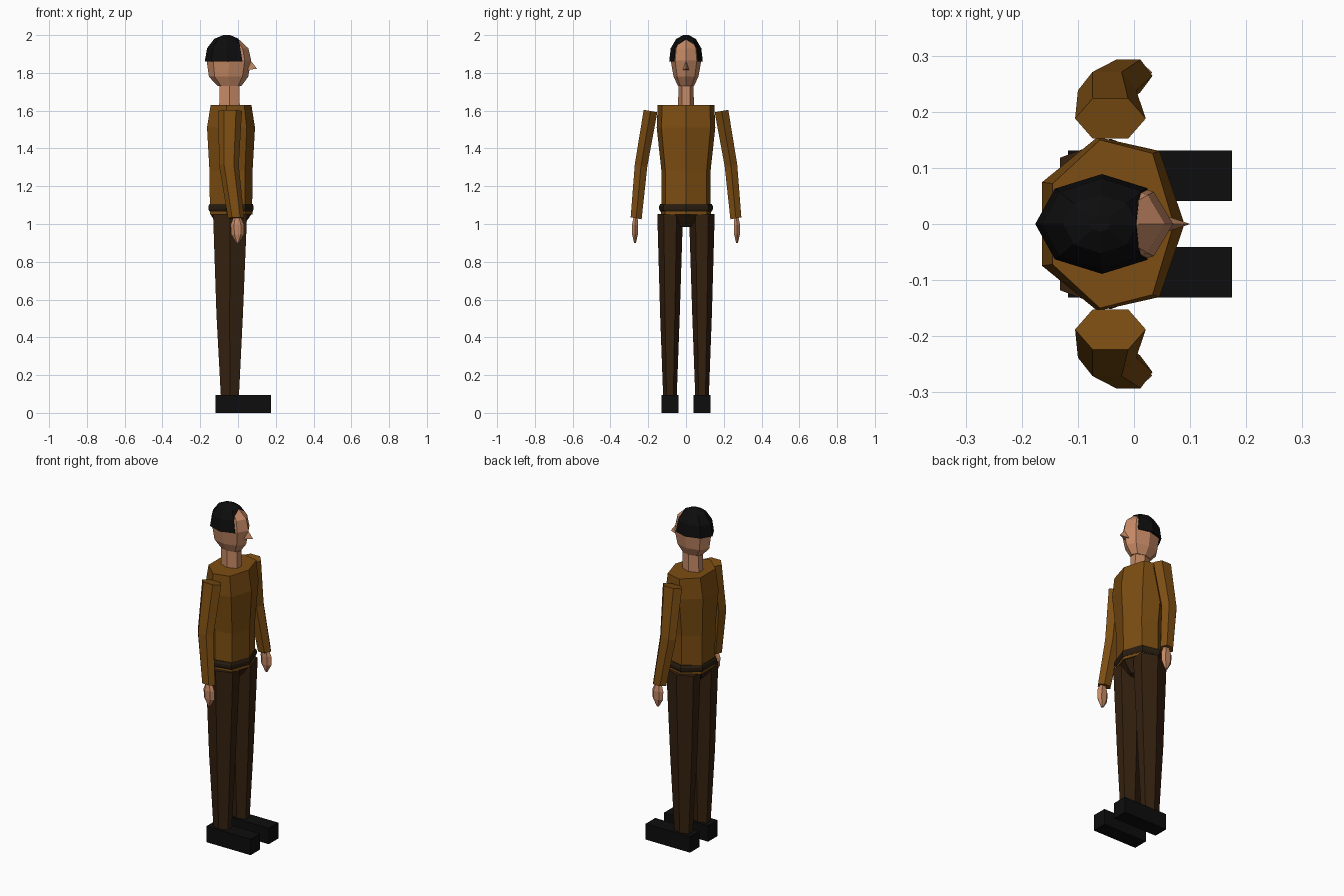
import bpy, bmesh, math
from mathutils import Vector

if "Cube" in bpy.data.objects:
    bpy.data.objects.remove(bpy.data.objects["Cube"])


def material(name, color):
    m = bpy.data.materials.new(name)
    m.diffuse_color = (*color, 1)
    m.use_nodes = True
    m.node_tree.nodes["Principled BSDF"].inputs["Base Color"].default_value = m.diffuse_color
    return m


JACKET = material("brown jacket", (0.2, 0.074, 0.006))
TROUSERS = material("dark brown trousers", (0.035, 0.015, 0.005))
BELT = material("belt leather", (0.022, 0.012, 0.005))
SKIN = material("skin", (0.56, 0.25, 0.13))
BLACK = material("black", (0.004, 0.004, 0.004))


def finish(name, bm, mat):
    bmesh.ops.recalc_face_normals(bm, faces=bm.faces)
    me = bpy.data.meshes.new(name)
    bm.to_mesh(me)
    bm.free()
    me.materials.append(mat)
    ob = bpy.data.objects.new(name, me)
    bpy.context.collection.objects.link(ob)
    return ob


def ngon(n, phase=0.0):
    """Unit cross-section with its extent scaled to exactly 1 on both axes."""
    pts = [(math.cos(phase + math.tau * i / n), math.sin(phase + math.tau * i / n)) for i in range(n)]
    mx, my = max(p[0] for p in pts), max(p[1] for p in pts)
    return [(x / mx, y / my) for x, y in pts]


def loft(shape, rings, tilt=0.0):
    """Rings are (z, centre x, centre y, half x, half y)."""
    bm = bmesh.new()
    loops = [[bm.verts.new((cx + hx * u, cy + hy * v, z + tilt * hy * v)) for u, v in shape]
             for z, cx, cy, hx, hy in rings]
    n = len(shape)
    for a, b in zip(loops, loops[1:]):
        for i in range(n):
            j = (i + 1) % n
            bm.faces.new((a[i], a[j], b[j], b[i]))
    bm.faces.new(loops[0])
    bm.faces.new(loops[-1])
    return bm


HEX_X = ngon(6)                  # points forward and back
HEX_Y = ngon(6, math.pi / 6)     # flat front and back
OCT = ngon(8)
TORSO = [(1, 0), (0.65, 0.84), (-0.22, 1), (-1, 0.48), (-1, -0.48), (-0.22, -1), (0.65, -0.84)]

# Torso, belt and hips
finish("torso", loft(TORSO, [
    (1.05, -0.035, 0, 0.112, 0.132), (1.09, -0.037, 0, 0.112, 0.13),
    (1.28, -0.037, 0, 0.114, 0.13), (1.51, -0.037, 0, 0.127, 0.155),
    (1.63, -0.037, 0, 0.108, 0.15)]), JACKET)
finish("belt", loft(TORSO, [
    (1.065, -0.037, 0, 0.114, 0.135), (1.078, -0.037, 0, 0.12, 0.143),
    (1.094, -0.037, 0, 0.12, 0.143), (1.107, -0.037, 0, 0.114, 0.135)]), BELT)
finish("hips", loft(TORSO, [
    (0.985, -0.04, 0, 0.06, 0.03), (1.01, -0.04, 0, 0.082, 0.06),
    (1.052, -0.037, 0, 0.108, 0.128)]), TROUSERS)

# Limbs
for side, s in (("right", -1), ("left", 1)):
    finish(side + "_arm", loft(HEX_X, [
        (1.03, -0.01, s * 0.264, 0.043, 0.029),
        (1.31, -0.048, s * 0.238, 0.052, 0.033),
        (1.598, -0.042, s * 0.188, 0.063, 0.036)], tilt=s * 0.18), JACKET)
    finish(side + "_hand", loft(HEX_X, [
        (0.9, -0.002, s * 0.27, 0.008, 0.005),
        (0.945, -0.002, s * 0.27, 0.034, 0.015),
        (0.995, -0.003, s * 0.27, 0.036, 0.016),
        (1.035, -0.005, s * 0.267, 0.02, 0.011)]), SKIN)
    finish(side + "_leg", loft(HEX_Y, [
        (0.09, -0.043, s * 0.085, 0.048, 0.036),
        (0.52, -0.044, s * 0.085, 0.07, 0.052),
        (1.053, -0.042, s * 0.084, 0.09, 0.068)]), TROUSERS)
    # Shoe box
    bm = bmesh.new()
    bmesh.ops.create_cube(bm, size=1)
    for v in bm.verts:
        v.co = Vector((0.0285 + v.co.x * 0.293, s * 0.086 + v.co.y * 0.09, 0.0475 + v.co.z * 0.095))
    finish(side + "_shoe", bm, BLACK)

# Neck and head
finish("neck", loft(HEX_Y, [
    (1.6, -0.045, 0, 0.055, 0.042), (1.75, -0.045, 0, 0.052, 0.04)]), SKIN)
finish("head", loft(OCT, [
    (1.73, -0.045, 0, 0.063, 0.042), (1.78, -0.05, 0, 0.104, 0.066),
    (1.865, -0.048, 0, 0.118, 0.081), (1.93, -0.05, 0, 0.105, 0.073),
    (1.975, -0.055, 0, 0.062, 0.044), (1.987, -0.058, 0, 0.02, 0.015)]), SKIN)

# Nose wedge
bm = bmesh.new()
top, tip, a, b = [bm.verts.new(p) for p in (
    (0.06, 0, 1.875), (0.1, 0, 1.822), (0.05, 0.017, 1.815), (0.05, -0.017, 1.815))]
for f in ((top, a, tip), (top, tip, b), (a, b, tip), (top, b, a)):
    bm.faces.new(f)
finish("nose", bm, SKIN)

# Hair cap, cut away at the face
bm = loft(OCT, [
    (1.86, -0.057, 0, 0.119, 0.089), (1.93, -0.058, 0, 0.106, 0.081),
    (1.98, -0.06, 0, 0.066, 0.052), (2.0, -0.06, 0, 0.018, 0.014)])
cut = bmesh.ops.bisect_plane(bm, geom=bm.verts[:] + bm.edges[:] + bm.faces[:],
                             plane_co=(0.024, 0, 1.86), plane_no=(1, 0, 0.17), clear_outer=True)
bmesh.ops.holes_fill(bm, edges=[e for e in cut["geom_cut"] if isinstance(e, bmesh.types.BMEdge)])
finish("hair", bm, BLACK)
